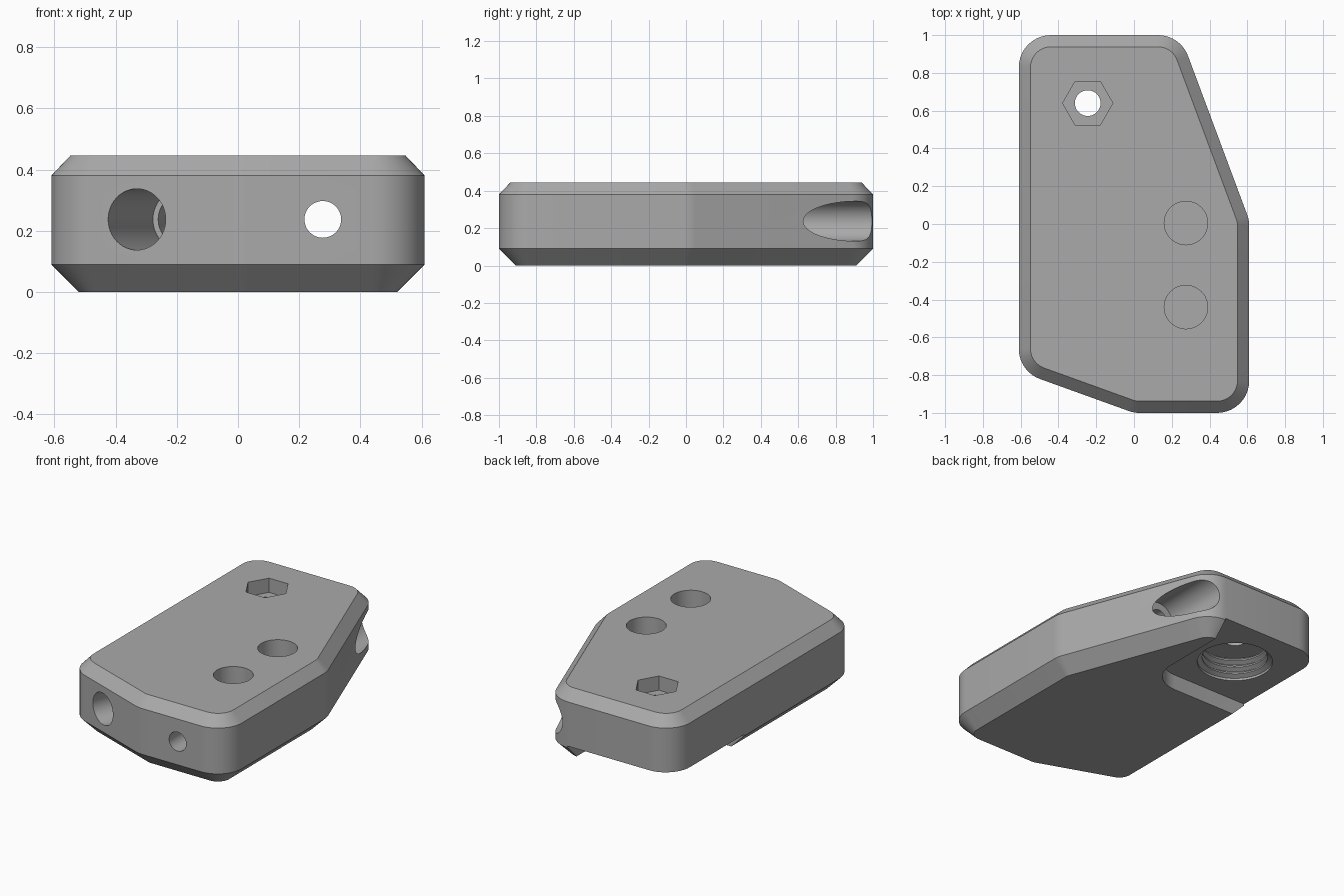
import bpy, bmesh, math
from mathutils import Vector, Matrix

old = bpy.data.objects.get("Cube")
if old:
    bpy.data.objects.remove(old)

grey = bpy.data.materials.new("plain grey")
grey.use_nodes = True
colour = (0.40, 0.40, 0.40, 1)
grey.diffuse_color = colour
grey.node_tree.nodes["Principled BSDF"].inputs["Base Color"].default_value = colour


def rounded(corners, steps=10):
    """Arc centre, outward normal and radius for each point of a rounded convex outline."""
    out = []
    n = len(corners)
    for i, (x, y, r) in enumerate(corners):
        p = Vector((x, y))
        a = (p - Vector(corners[i - 1][:2])).normalized()
        b = (Vector(corners[(i + 1) % n][:2]) - p).normalized()
        na, nb = Vector((a.y, -a.x)), Vector((b.y, -b.x))
        centre = p - (na + nb) * r / (1 + na.dot(nb))
        start, turn = math.atan2(na.y, na.x), math.acos(na.dot(nb))
        for k in range(steps + 1):
            t = start + turn * k / steps
            out.append((centre, Vector((math.cos(t), math.sin(t))), r))
    return out


def loft(name, rings):
    """Closed solid through equally sized rings of points."""
    bm = bmesh.new()
    loops = [[bm.verts.new(p) for p in ring] for ring in rings]
    n = len(loops[0])
    bm.faces.new(loops[0][::-1])
    bm.faces.new(loops[-1])
    for low, high in zip(loops, loops[1:]):
        for i in range(n):
            j = (i + 1) % n
            bm.faces.new((low[i], low[j], high[j], high[i]))
    bmesh.ops.recalc_face_normals(bm, faces=bm.faces)
    mesh = bpy.data.meshes.new(name)
    bm.to_mesh(mesh)
    bm.free()
    mesh.materials.append(grey)
    obj = bpy.data.objects.new(name, mesh)
    bpy.context.collection.objects.link(obj)
    return obj


def slab(name, corners, levels):
    pts = rounded(corners)
    return loft(name, [[(*(c + n * (r - inset)), z) for c, n, r in pts]
                       for inset, z in levels])


def bore(name, origin, direction, profile, sides=48):
    """Turned cutter: profile is (radius, distance along the axis)."""
    m = Matrix.Translation(origin) @ Vector(direction).to_track_quat('Z', 'Y').to_matrix().to_4x4()
    rings = []
    for r, d in profile:
        rings.append([m @ Vector((r * math.cos(math.tau * k / sides),
                                  r * math.sin(math.tau * k / sides), d))
                      for k in range(sides)])
    return loft(name, rings)


# Main block with chamfered top and bottom edges
R = 0.17
outline = [(-0.61, -0.78, R), (0, -1, R), (0.61, -1, R),
           (0.61, 0.02, R), (0.245, 1, R), (-0.61, 1, R)]
body = slab("body", outline, [(0.09, 0), (0, 0.09), (0, 0.38), (0.062, 0.445)])

cutters = []

# Recess under the rear corner
recess = [(-0.9, 0.29, 0.05), (0.13, 0.29, 0.2), (0.13, 1.3, 0.05), (-0.9, 1.3, 0.05)]
cutters.append(slab("recess_cutter", recess, [(0, -0.1), (0, 0.1)]))

# Ridged socket, through hole and hexagonal pocket on one axis
bolt = (-0.245, 0.64, 0)
ridges = [(0.224, 0.05), (0.224, 0.115)]
for i in range(3):
    z = 0.13 + i * 0.045
    ridges += [(0.195, z), (0.195, z + 0.01), (0.222, z + 0.025), (0.222, z + 0.03)]
cutters.append(bore("socket_cutter", bolt, (0, 0, 1), ridges))
cutters.append(bore("bolt_hole_cutter", bolt, (0, 0, 1), [(0.068, 0.15), (0.068, 0.5)]))
hexagon = [[(bolt[0] + 0.133 * math.cos(k * math.pi / 3),
             bolt[1] + 0.133 * math.sin(k * math.pi / 3), z) for k in range(6)]
           for z in (0.355, 0.5)]
cutters.append(loft("hex_pocket_cutter", hexagon))

# Two blind round holes in the top
for y in (0.005, -0.44):
    cutters.append(bore("top_hole_cutter", (0.275, y, 0), (0, 0, 1), [(0.115, 0.305), (0.115, 0.5)]))

# Long straight bore, widened at the back where it breaks the slanted wall
cutters.append(bore("long_bore_cutter", (0.277, 0, 0.237), (0, 1, 0),
                    [(0.06, -1.1), (0.06, 0.56), (0.107, 0.5601), (0.107, 1.2)]))

# Stepped bore square to the slanted front wall
cutters.append(bore("angled_bore_cutter", (-0.33, -0.88, 0.237), (0.34, 0.94, 0),
                    [(0.1, -0.2), (0.1, 0.43), (0.082, 0.4301), (0.082, 0.8)]))

# Cut the body, then drop the cutters
bpy.ops.object.select_all(action='DESELECT')
bpy.context.view_layer.objects.active = body
body.select_set(True)
for cutter in cutters:
    cutter.hide_render = True
    mod = body.modifiers.new("cut", 'BOOLEAN')
    mod.operation = 'DIFFERENCE'
    mod.solver = 'EXACT'
    mod.object = cutter
    bpy.ops.object.modifier_apply(modifier=mod.name)
    bpy.data.objects.remove(cutter)

bpy.ops.object.shade_smooth_by_angle(angle=math.radians(25))
